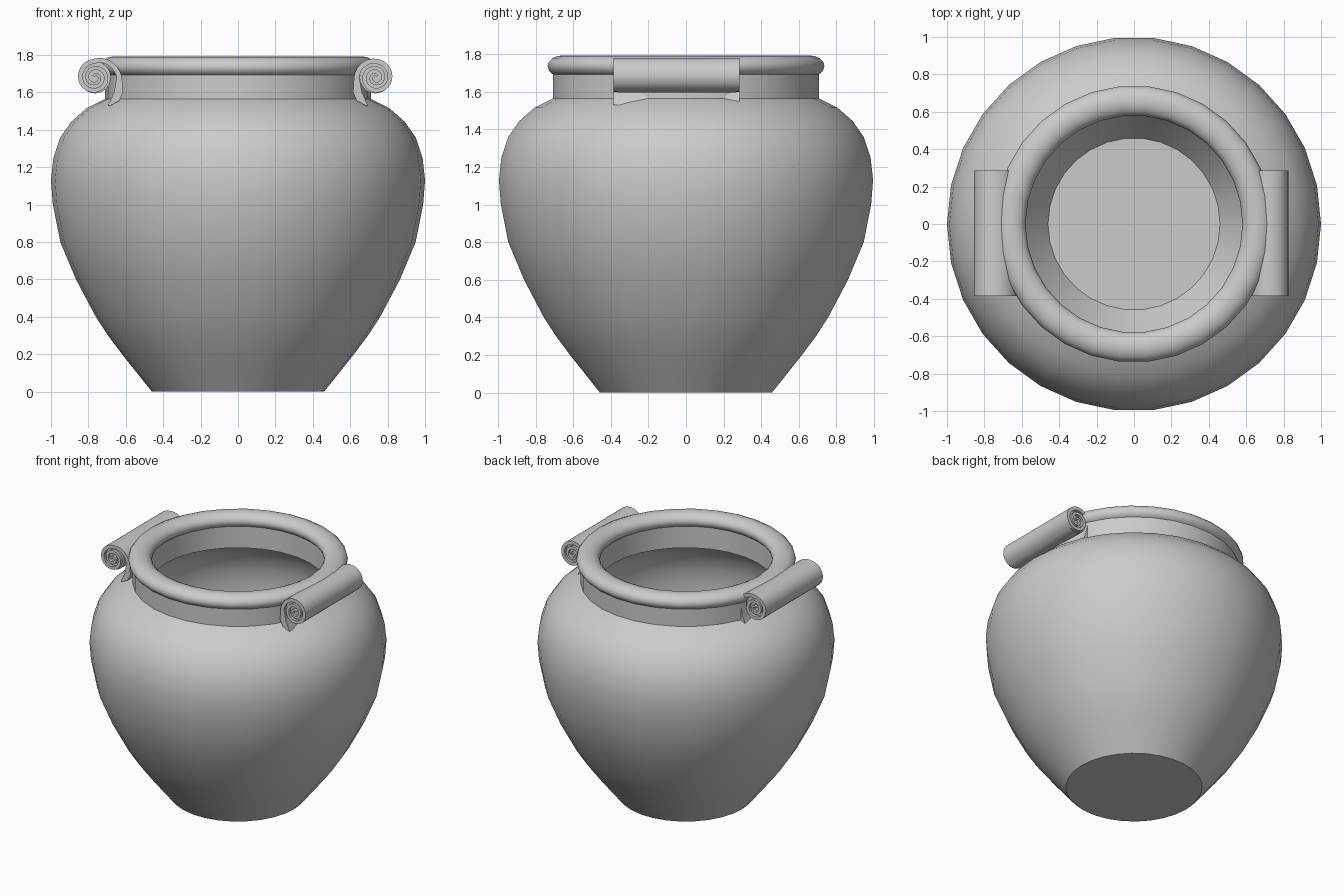
import bpy, bmesh, math
from mathutils import Vector

cube = bpy.data.objects.get("Cube")
if cube:
    bpy.data.objects.remove(cube, do_unlink=True)

clay = bpy.data.materials.new("grey clay")
clay.use_nodes = True
clay.diffuse_color = (0.6, 0.6, 0.6, 1)
clay.node_tree.nodes["Principled BSDF"].inputs["Base Color"].default_value = (0.6, 0.6, 0.6, 1)

SIDES = 30


def finish(name, bm, angle=35):
    bmesh.ops.recalc_face_normals(bm, faces=bm.faces)
    mesh = bpy.data.meshes.new(name)
    bm.to_mesh(mesh)
    bm.free()
    mesh.materials.append(clay)
    obj = bpy.data.objects.new(name, mesh)
    bpy.context.collection.objects.link(obj)
    bpy.ops.object.select_all(action='DESELECT')
    obj.select_set(True)
    bpy.context.view_layer.objects.active = obj
    bpy.ops.object.shade_smooth_by_angle(angle=math.radians(angle))
    return obj


def lathe(name, profile, closed=False, angle=35):
    """Turn an (r, z) profile around z; an open one is capped at both ends."""
    bm = bmesh.new()
    rings = []
    for r, z in profile:
        rings.append([bm.verts.new((r * math.cos(a), r * math.sin(a), z))
                      for a in (math.tau * i / SIDES for i in range(SIDES))])
    pairs = list(zip(rings, rings[1:]))
    if closed:
        pairs.append((rings[-1], rings[0]))
    else:
        bm.faces.new(rings[0])
        bm.faces.new(rings[-1])
    for low, high in pairs:
        for i in range(SIDES):
            j = (i + 1) % SIDES
            bm.faces.new((low[i], low[j], high[j], high[i]))
    return finish(name, bm, angle)


def extrude_strip(name, left, right, y0, y1):
    """Extrude the band between two (x, z) lines along y."""
    bm = bmesh.new()
    loops = [[bm.verts.new((p[0], y, p[1])) for p in line]
             for y in (y0, y1) for line in (left, right)]
    a, b, c, d = loops
    n = len(a)
    for i in range(n - 1):
        for p, q in ((a, b), (b, d), (d, c), (c, a)):
            bm.faces.new((p[i], p[i + 1], q[i + 1], q[i]))
    for i in (0, n - 1):
        bm.faces.new((a[i], b[i], d[i], c[i]))
    return finish(name, bm)


# Hollow body: outer wall from foot to neck, then inner wall down to the floor
outer = [(.46, 0), (.54, .1), (.62, .2), (.695, .3), (.76, .4), (.866, .6),
         (.95, .8), (.99, 1), (1, 1.13), (.987, 1.25), (.95, 1.36),
         (.89, 1.445), (.81, 1.515), (.71, 1.565), (.71, 1.7)]
inner = [(.6, 1.7), (.6, 1.54), (.72, 1.49), (.81, 1.43), (.87, 1.35),
         (.905, 1.24), (.917, 1.13), (.91, 1), (.87, .8), (.79, .6),
         (.68, .4), (.54, .2), (.46, .09)]
lathe("pot_body", outer + inner, angle=28)

# Rounded lip
lip = []
for i in range(16):
    a = math.tau * i / 16
    lip.append((.66 + .08 * math.cos(a), 1.736 + .057 * math.sin(a)))
lathe("rim", lip, closed=True, angle=60)

# Scroll handles: a rolled sheet whose tail runs down against the neck
Y0, Y1 = -.385, .285
for side, cx, label in ((1, .735, "left"), (-1, -.765, "right")):
    cz = 1.68
    out_line, in_line = [], []

    # Tail from its pointed foot up to the start of the roll
    inset = abs(cx) - .62
    for x, z, w in ((.69, 1.53, .008), (.665, 1.555, .03), (.645, 1.6, .03)):
        out_line.append((side * (x - w), z))
        in_line.append((side * (x + w * .6), z))

    # Roll: over the top, outward, and inward to the centre
    turns, steps = 2.4, 64
    for i in range(steps + 1):
        t = i / steps
        ang = math.pi - t * turns * math.tau
        r = .11 - .094 * t + max(0, .25 - t * turns) * 4 * (inset - .11)
        w = .028 - .014 * t
        for line, rad in ((out_line, r), (in_line, r - w)):
            line.append((cx + side * rad * math.cos(ang), cz + rad * math.sin(ang)))
    extrude_strip(label + "_scroll", out_line, in_line, Y0, Y1)

    # Core that closes the grooves behind the roll's ends
    bm = bmesh.new()
    bmesh.ops.create_cone(bm, cap_ends=True, segments=28, radius1=.085, radius2=.085,
                          depth=Y1 - Y0 - .04)
    for v in bm.verts:
        v.co = Vector((cx + v.co.x, (Y0 + Y1) / 2 + v.co.z, cz + v.co.y))
    finish(label + "_scroll_core", bm)
